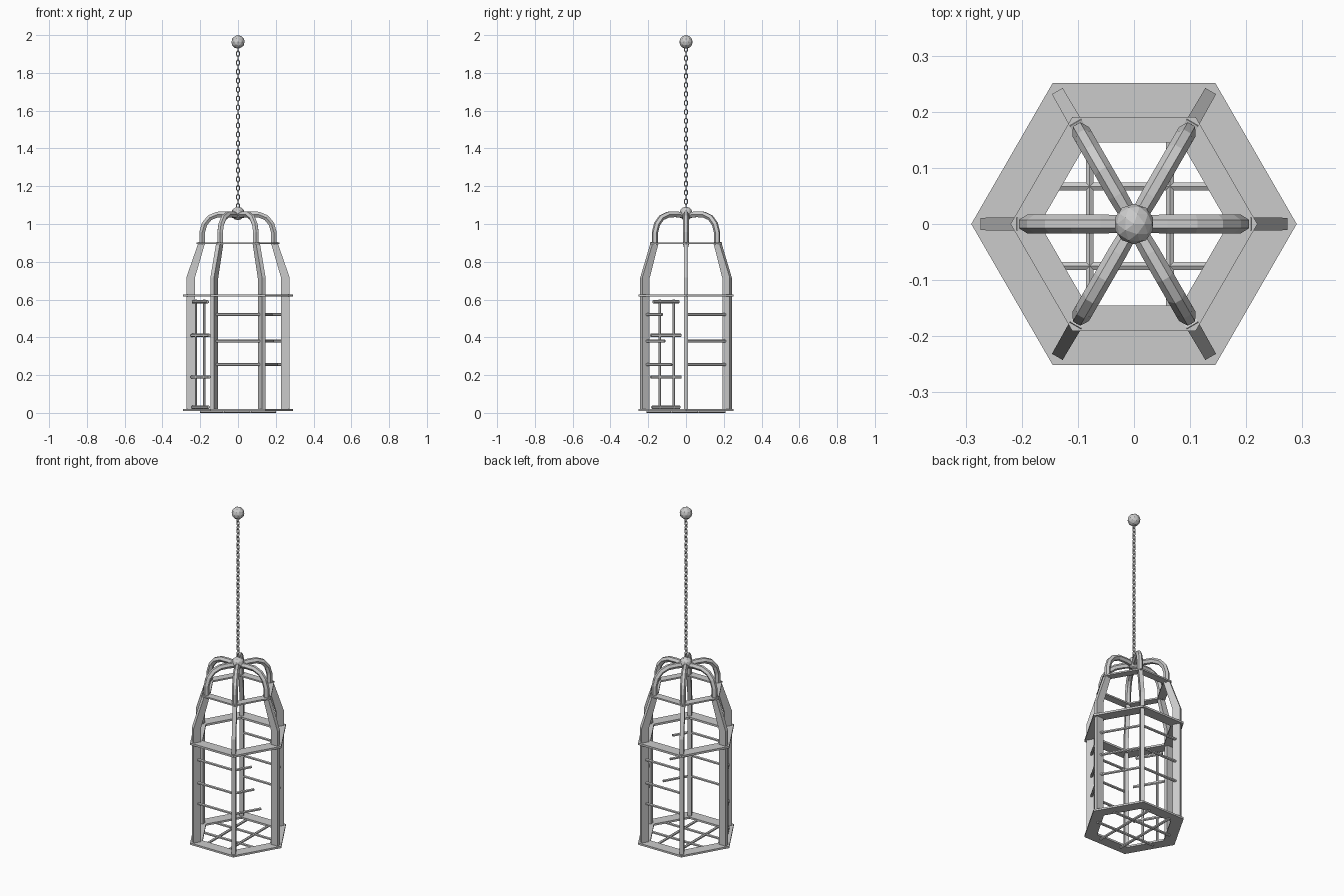
import bpy, bmesh, math
from mathutils import Vector, Matrix

if "Cube" in bpy.data.objects:
    bpy.data.objects.remove(bpy.data.objects["Cube"])


def finish(bm, name):
    bmesh.ops.recalc_face_normals(bm, faces=bm.faces)
    me = bpy.data.meshes.new(name)
    bm.to_mesh(me)
    bm.free()
    ob = bpy.data.objects.new(name, me)
    bpy.context.collection.objects.link(ob)
    return ob


def hex_point(i, r, z):
    a = math.radians(60 * i)
    return Vector((r * math.cos(a), r * math.sin(a), z))


def hex_ring(name, outer, inner, z0, z1):
    bm = bmesh.new()
    loops = []
    for r, z in ((outer, z0), (outer, z1), (inner, z1), (inner, z0)):
        loops.append([bm.verts.new(hex_point(i, r, z)) for i in range(6)])
    for k in range(4):
        a, b = loops[k], loops[(k + 1) % 4]
        for i in range(6):
            j = (i + 1) % 6
            bm.faces.new((a[i], a[j], b[j], b[i]))
    finish(bm, name)


def rod(bm, a, b, radius=0.008, sides=6):
    d = b - a
    m = Matrix.Translation((a + b) / 2) @ d.to_track_quat('Z', 'Y').to_matrix().to_4x4()
    bmesh.ops.create_cone(bm, cap_ends=True, segments=sides, radius1=radius,
                          radius2=radius, depth=d.length, matrix=m)


def rib(name, angle, path, section):
    """Sweep a section along (radius, z, thickness, width) points in a vertical plane."""
    bm = bmesh.new()
    pts = [Vector((p[0], p[1])) for p in path]
    rot = Matrix.Rotation(angle, 3, 'Z')
    rows = []
    for k, (r, z, thick, wide) in enumerate(path):
        t = (pts[min(k + 1, len(pts) - 1)] - pts[max(k - 1, 0)]).normalized()
        n = Vector((t.y, -t.x))
        rows.append([bm.verts.new(rot @ Vector((r + n.x * u * thick, v * wide,
                                                z + n.y * u * thick)))
                     for u, v in section])
    for a, b in zip(rows, rows[1:]):
        for i in range(len(section)):
            j = (i + 1) % len(section)
            bm.faces.new((a[i], a[j], b[j], b[i]))
    bm.faces.new(rows[0])
    bm.faces.new(rows[-1])
    finish(bm, name)


# Flat hexagonal hoops
hex_ring("base_hoop", 0.29, 0.215, 0.01, 0.021)
hex_ring("middle_hoop", 0.29, 0.215, 0.615, 0.627)
hex_ring("upper_hoop", 0.22, 0.168, 0.893, 0.902)

# Six uprights and the curved ribs of the crown
square = [(-.5, -.5), (.5, -.5), (.5, .5), (-.5, .5)]
hexagon = [(0.5, -.22), (0.5, .22), (0, .5), (-.5, .22), (-.5, -.22), (0, -.5)]
post_path = [(0.251, 0.02, 0.045, 0.022), (0.251, 0.715, 0.045, 0.022),
             (0.192, 0.90, 0.034, 0.024)]
crown_path = [(0.19, 0.89, 0.03, 0.034), (0.19, 0.955, 0.03, 0.034),
              (0.177, 1.0, 0.03, 0.034), (0.15, 1.033, 0.03, 0.034),
              (0.11, 1.05, 0.03, 0.034), (0.06, 1.051, 0.03, 0.034),
              (0.0, 1.045, 0.03, 0.03)]
for i in range(6):
    a = math.radians(60 * i)
    rib(f"post_{i + 1}", a, post_path, square)
    rib(f"crown_rib_{i + 1}", a, crown_path, hexagon)

# Side bars: whole on three sides, snapped short on the front right
bm = bmesh.new()
heights = (0.52, 0.38, 0.255)
for side in (0, 1, 4):
    for z in heights:
        rod(bm, hex_point(side, 0.25, z), hex_point(side + 1, 0.25, z))
finish(bm, "side_bars")
bm = bmesh.new()
for z, f in zip(heights, (0.42, 0.48, 0.65)):
    a, b = hex_point(5, 0.25, z), hex_point(6, 0.25, z)
    rod(bm, a, a.lerp(b, f))
finish(bm, "broken_bars")

# Barred door on the front left side
bm = bmesh.new()
a, b = hex_point(3, 0.26, 0), hex_point(4, 0.26, 0)
for f in (0.29, 0.62):
    p = a.lerp(b, f)
    rod(bm, p + Vector((0, 0, 0.02)), p + Vector((0, 0, 0.6)), 0.007)
for z, f0, f1 in ((0.03, .15, .8), (0.19, .12, .83), (0.41, .12, .83), (0.588, .17, .77)):
    up = Vector((0, 0, z))
    rod(bm, a.lerp(b, f0) + up, a.lerp(b, f1) + up, 0.009)
finish(bm, "door_bars")

# Crossed floor bars
bm = bmesh.new()
for y in (-0.075, 0.067):
    rod(bm, Vector((-0.2, y, 0.008)), Vector((0.2, y, 0.008)))
for x in (-0.079, 0.064):
    rod(bm, Vector((x, -0.21, 0.008)), Vector((x, 0.21, 0.008)))
finish(bm, "floor_bars")

# Hub and ceiling balls
for name, z in (("crown_ball", 1.056), ("ceiling_ball", 1.964)):
    bm = bmesh.new()
    bmesh.ops.create_icosphere(bm, subdivisions=2, radius=0.036,
                               matrix=Matrix.Translation((0, 0, z)))
    finish(bm, name)

# Chain of alternating oval links
bm = bmesh.new()
count, z0, z1 = 36, 1.095, 1.925
for k in range(count):
    zc = z0 + (z1 - z0) * k / (count - 1)
    rot = Matrix.Rotation(math.pi / 2 * (k % 2), 3, 'Z')
    rows = []
    for i in range(10):
        t = 2 * math.pi * i / 10
        d = Vector((math.cos(t), 0, math.sin(t)))
        c = Vector((0.0085 * d.x, 0, 0.0155 * d.z))
        row = []
        for j in range(5):
            s = 2 * math.pi * j / 5
            p = c + d * 0.0028 * math.cos(s) + Vector((0, 0.0028 * math.sin(s), 0))
            row.append(bm.verts.new(rot @ p + Vector((0, 0, zc))))
        rows.append(row)
    for i in range(10):
        r0, r1 = rows[i], rows[(i + 1) % 10]
        for j in range(5):
            bm.faces.new((r0[j], r0[(j + 1) % 5], r1[(j + 1) % 5], r1[j]))
finish(bm, "chain")
